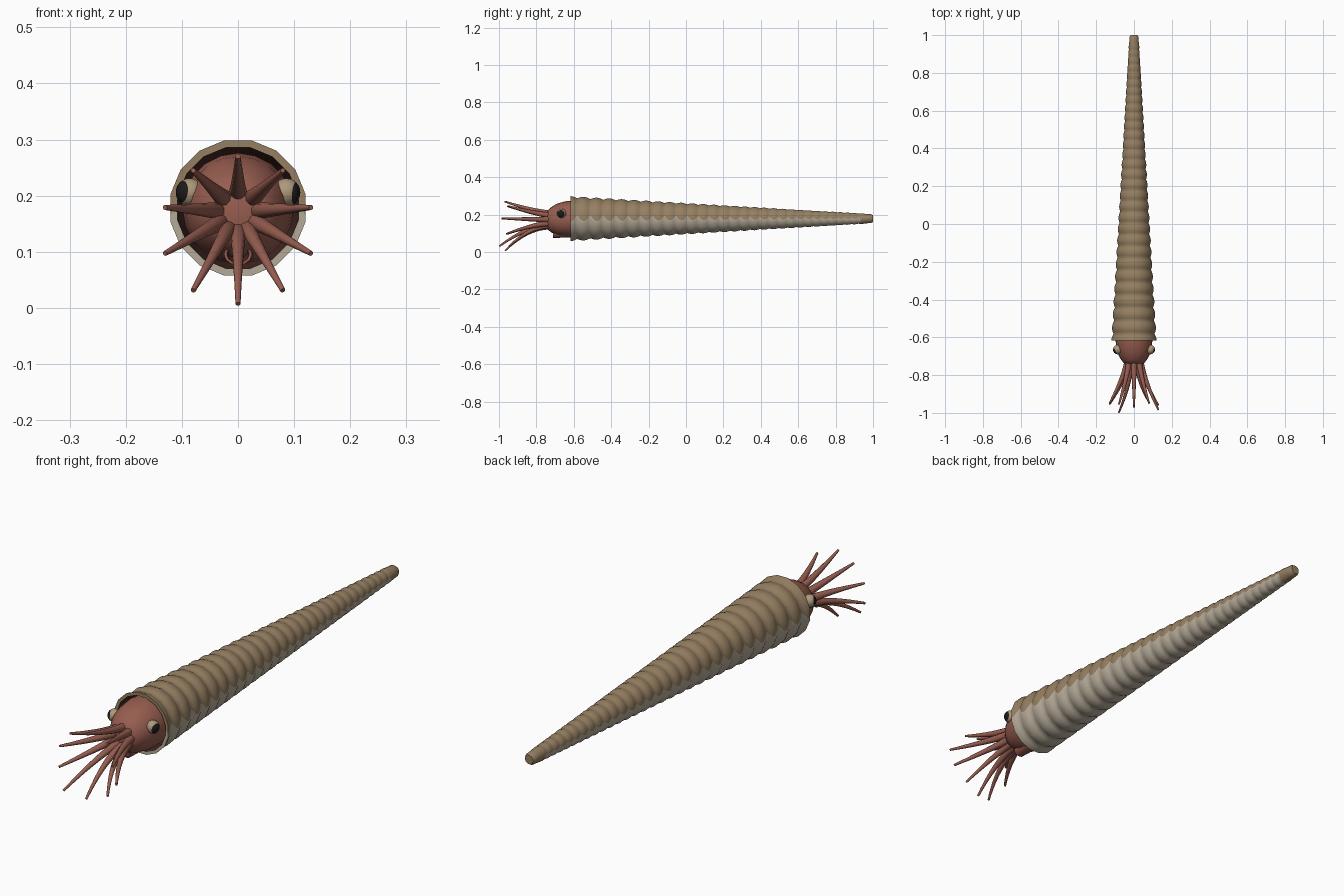
import bpy, bmesh, math
from mathutils import Vector

cube = bpy.data.objects.get("Cube")
if cube:
    bpy.data.objects.remove(cube)

AXIS_Z = 0.178


def material(name, rgb):
    m = bpy.data.materials.new(name)
    m.use_nodes = True
    m.diffuse_color = (*rgb, 1)
    m.node_tree.nodes["Principled BSDF"].inputs["Base Color"].default_value = (*rgb, 1)
    return m


TAN = material("tan shell", (0.30, 0.21, 0.12))
PALE = material("pale shell underside", (0.46, 0.40, 0.31))
DARK = material("dark interior", (0.06, 0.022, 0.018))
FLESH = material("red brown flesh", (0.31, 0.11, 0.08))
EYE = material("eye beige", (0.42, 0.32, 0.20))
BLACK = material("pupil black", (0.012, 0.01, 0.01))


def loft(name, rings, mats, rule=None, angle=50):
    """Skin a series of equal rings, cap both ends, colour faces by rule(row, column)."""
    bm = bmesh.new()
    loops = [[bm.verts.new(p) for p in ring] for ring in rings]
    n = len(loops[0])
    for row, (a, b) in enumerate(zip(loops, loops[1:])):
        for i in range(n):
            j = (i + 1) % n
            f = bm.faces.new((a[i], a[j], b[j], b[i]))
            if rule:
                f.material_index = rule(row, i)
    first, last = bm.faces.new(loops[0]), bm.faces.new(loops[-1])
    if rule:
        first.material_index = rule(0, 0)
        last.material_index = rule(len(loops) - 2, n // 4)
    bmesh.ops.recalc_face_normals(bm, faces=bm.faces)
    return finish(bm, name, mats, angle)


def finish(bm, name, mats, angle):
    mesh = bpy.data.meshes.new(name)
    bm.to_mesh(mesh)
    bm.free()
    obj = bpy.data.objects.new(name, mesh)
    bpy.context.collection.objects.link(obj)
    for m in mats:
        mesh.materials.append(m)
    bpy.ops.object.select_all(action='DESELECT')
    bpy.context.view_layer.objects.active = obj
    obj.select_set(True)
    bpy.ops.object.shade_smooth_by_angle(angle=math.radians(angle))
    return obj


# Shell: 16 sides, plus a wavy seam vertex on each flank that divides the colours
SIDES, RIBS, STEPS = 16, 29, 6
HALF = math.pi / SIDES


def shell_ring(y, r, seam):
    def arc(start):
        return [Vector((r * math.cos(a), y, AXIS_Z + r * math.sin(a)))
                for a in (start + HALF * (2 * k + 1) for k in range(SIDES // 2))]
    flank = r * math.cos(HALF)
    return ([Vector((flank, y, AXIS_Z + seam))] + arc(0)
            + [Vector((-flank, y, AXIS_Z + seam))] + arc(math.pi))


rings = [shell_ring(-0.50, 0.088, 0), shell_ring(-0.60, 0.107, 0.01),
         shell_ring(-0.617, 0.110, 0.01)]
INNER = len(rings) - 1
count = RIBS * STEPS
for k in range(count + 1):
    u = k / count
    y = -0.617 + 1.557 * (1.33 * u - 0.33 * u * u)   # ribs get closer to the tip
    t = (y + 0.617) / 1.617
    r = 0.123 - 0.098 * t
    phase = math.pi * (k / STEPS + 0.5)
    bulge = abs(math.sin(phase))
    r -= 0.085 * r * (1 - bulge)
    seam = 0.15 * r * (1 - 2 * bulge) + 0.004
    rings.append(shell_ring(y, r, seam))
TAIL = len(rings) - 2
for y, r in ((0.97, 0.025), (0.99, 0.024), (1.0, 0.018)):
    rings.append(shell_ring(y, r, 0))


def shell_colour(row, column):
    if row < INNER:
        return 2
    return 0 if column <= SIDES // 2 or row >= TAIL else 1


loft("ribbed_shell", rings, [TAN, PALE, DARK], shell_colour)


# Head, with its blunt front between the arm roots
def disc(y, rx, rz, z, n=20):
    return [Vector((rx * math.cos(a), y, z + rz * math.sin(a)))
            for a in (math.tau * k / n for k in range(n))]


head = [(-0.745, 0.035, 0.171), (-0.738, 0.052, 0.171), (-0.72, 0.068, 0.172),
        (-0.69, 0.084, 0.174), (-0.65, 0.094, 0.176), (-0.60, 0.099, 0.177),
        (-0.55, 0.094, 0.178), (-0.51, 0.075, 0.178)]
loft("head", [disc(y, r, r, z) for y, r, z in head], [FLESH])

# Swimming funnel under the head, with a dark mouth
funnel = [(-0.69, 0.014), (-0.712, 0.020), (-0.712, 0.025), (-0.67, 0.030), (-0.58, 0.036)]
loft("funnel", [disc(y, r, r * 0.8, 0.096 + (y + 0.71) * 0.1, 12) for y, r in funnel],
     [FLESH, DARK], lambda row, column: 1 if row < 1 else 0)


# Arms: tapered tubes flaring from the front of the head
def arm(name, tip, bend):
    centre = Vector((0, -0.725, 0.171))
    out = Vector((tip[0], 0, tip[2] - centre.z))
    reach = out.length
    out.normalize()

    def point(t):
        p = centre + out * (0.036 + (reach - 0.036) * t ** bend)
        p.y += (tip[1] - centre.y) * t
        return p

    tube, steps, n = [], 12, 10
    for k in range(steps + 1):
        t = k / steps
        along = (point(min(t + 0.02, 1)) - point(max(t - 0.02, 0))).normalized()
        side = along.cross(out).normalized()
        up = side.cross(along)
        r = 0.0165 * (1 - t) + 0.0045 * t
        tube.append([point(t) + r * (side * math.cos(a) + up * math.sin(a))
                     for a in (math.tau * i / n for i in range(n))])
    loft(name, tube, [FLESH])


arm("top_arm", (0, -0.97, 0.27), 1.3)
arm("bottom_arm", (0, -0.967, 0.007), 1.9)
# height, spread, bend, and the forward reach of the right and left arm
pairs = [("upper", 0.245, 0.08, 1.3, -0.955, -0.95), ("middle", 0.179, 0.13, 1.3, -0.95, -0.985),
         ("low", 0.097, 0.13, 1.5, -0.955, -0.96), ("lowest", 0.031, 0.08, 1.9, -0.997, -0.945)]
for label, z, x, bend, right_y, left_y in pairs:
    arm("right_" + label + "_arm", (-x, right_y, z), bend)
    arm("left_" + label + "_arm", (x, left_y, z), bend)


# Eyes: beige balls with a dark pupil facing outward
def eye(name, side, gaze):
    bm = bmesh.new()
    bmesh.ops.create_uvsphere(bm, u_segments=20, v_segments=14, radius=0.025)
    gaze = Vector(gaze).normalized()
    turn = Vector((0, 0, 1)).rotation_difference(gaze).to_matrix()
    bmesh.ops.rotate(bm, verts=bm.verts, matrix=turn)
    for f in bm.faces:
        if f.calc_center_median().normalized().dot(gaze) > 0.7:
            f.material_index = 1
    bmesh.ops.translate(bm, verts=bm.verts, vec=(side * 0.086, -0.665, 0.206))
    finish(bm, name, [EYE, BLACK], 50)


eye("left_eye", 1, (1, -0.25, -0.1))
eye("right_eye", -1, (-1, -0.6, 0.1))
